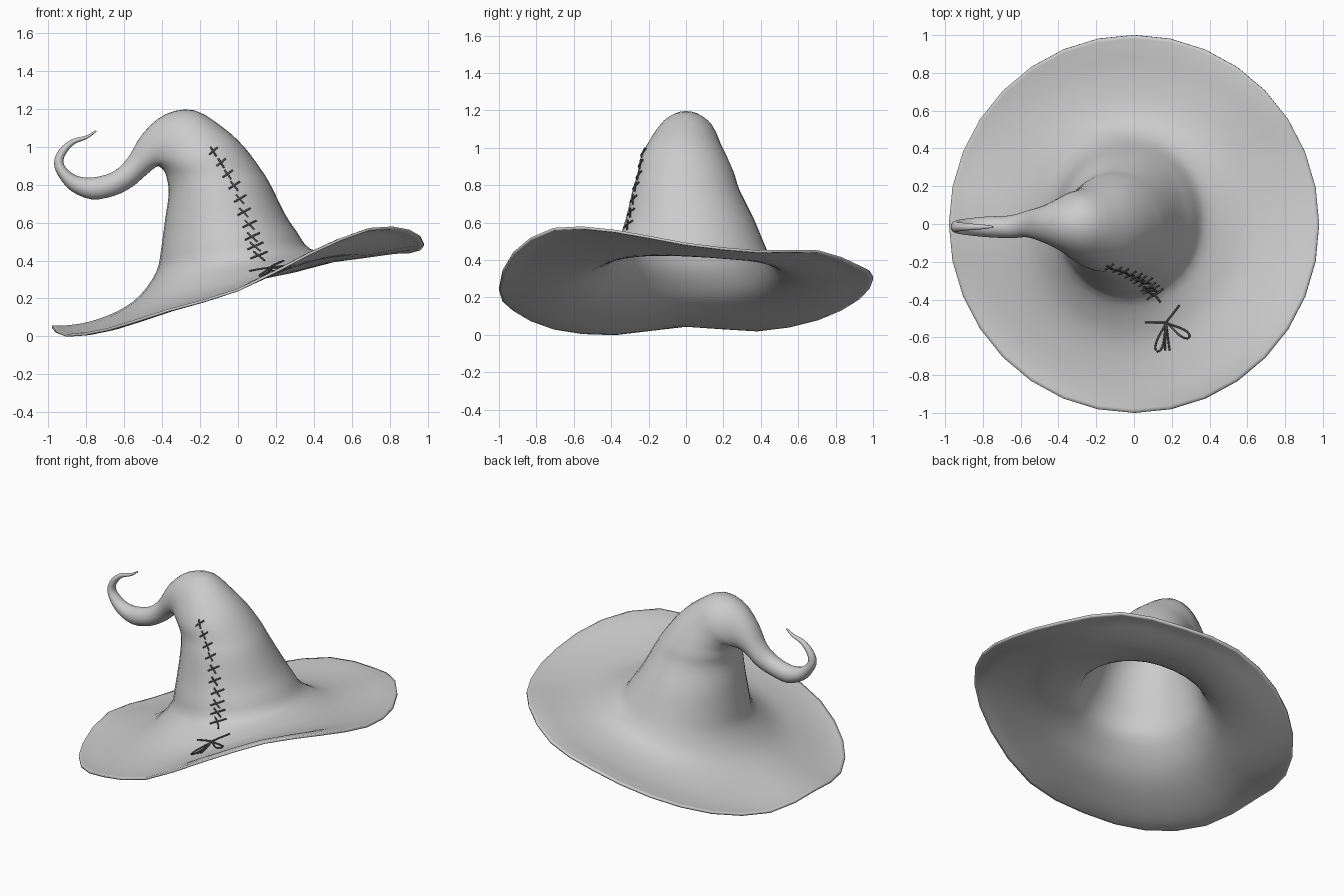
import bpy, bmesh, math
from mathutils import Vector
from mathutils.bvhtree import BVHTree

if "Cube" in bpy.data.objects:
    bpy.data.objects.remove(bpy.data.objects["Cube"])

SEG = 32
LIFT = 0.012


def catmull(a, b, c, d, t):
    return 0.5 * (2 * b + (c - a) * t + (2 * a - 5 * b + 4 * c - d) * t * t
                  + (3 * b - a - 3 * c + d) * t ** 3)


# Wavy rim height, one value every 22.5 degrees starting at +x
RIM = [.48, .44, .44, .36, .30, .19, .08, .02, .045, .0, .03, .13, .24, .43, .56, .55]


def rim_z(j):
    i, t = j * 16 // SEG, (j * 16 / SEG) % 1
    return catmull(*[RIM[(i + k) % 16] for k in (-1, 0, 1, 2)], t)


def brim_ring(r, left, right, wave):
    ring = []
    for j in range(SEG):
        a = math.tau * j / SEG
        z = (left + right) / 2 + (right - left) / 2 * math.cos(a)
        z = z * (1 - wave) + rim_z(j) * wave
        ring.append(Vector((.98 * r * math.cos(a), r * math.sin(a), z + LIFT)))
    return ring


def crown_ring(lx, lz, rx, rz, w, cy):
    lo, hi = Vector((lx, cy, lz)), Vector((rx, cy, rz))
    ring = []
    for j in range(SEG):
        a = math.tau * j / SEG
        ring.append((lo + hi) / 2 + (hi - lo) / 2 * math.cos(a)
                    + Vector((0, w * math.sin(a), LIFT)))
    return ring


# Brim: radius, left height, right height, share of rim wave
BRIM = [(1.0, .05, .48, 1), (.92, .06, .43, .88), (.8, .09, .415, .55),
        (.65, .145, .405, .25), (.53, .215, .42, .08)]
# Crown and curled tip: lower-left point, upper-right point, half depth, y centre
CROWN = [(-.43, .33, .38, .45, .43, .03), (-.405, .45, .31, .54, .385, .025),
         (-.385, .60, .25, .63, .34, .02), (-.365, .74, .17, .79, .285, 0),
         (-.375, .82, .12, .87, .26, 0), (-.39, .86, .03, .99, .235, -.01),
         (-.42, .885, -.08, 1.09, .20, -.01), (-.44, .875, -.23, 1.18, .165, 0),
         (-.46, .86, -.38, 1.16, .125, 0), (-.50, .825, -.50, 1.06, .09, 0),
         (-.56, .775, -.58, .93, .07, 0)]
TIP = [(-.65, .73, -.66, .855, .06), (-.77, .71, -.77, .825, .055),
       (-.88, .755, -.85, .835, .046), (-.945, .83, -.90, .87, .038),
       (-.97, .90, -.92, .905, .03), (-.945, .97, -.91, .945, .024),
       (-.88, 1.025, -.865, 1.0, .018), (-.80, 1.047, -.795, 1.03, .012),
       (-.752, 1.075, -.745, 1.068, .005)]

keys = [brim_ring(*b) for b in BRIM] + [crown_ring(*c) for c in CROWN]
keys += [crown_ring(*t, -.015) for t in TIP]

# Smooth loft through the key rings
STEPS = 3
rings = []
n = len(keys)
for i in range(n - 1):
    four = [keys[max(i - 1, 0)], keys[i], keys[i + 1], keys[min(i + 2, n - 1)]]
    for s in range(STEPS):
        rings.append([catmull(*p, s / STEPS) for p in zip(*four)])
rings.append(keys[-1])

bm = bmesh.new()
vr = [[bm.verts.new(p) for p in ring] for ring in rings]
for a, b in zip(vr, vr[1:]):
    for j in range(SEG):
        k = (j + 1) % SEG
        bm.faces.new((a[j], a[k], b[k], b[j]))
bm.faces.new(vr[-1])
bm.normal_update()
surface = BVHTree.FromBMesh(bm)
mesh = bpy.data.meshes.new("hat")
bm.to_mesh(mesh)
bm.free()
hat = bpy.data.objects.new("hat", mesh)
bpy.context.collection.objects.link(hat)
for p in mesh.polygons:
    p.use_smooth = True

# Cloth thickness, thinning out in the tip
group = hat.vertex_groups.new(name="cloth")
tail_start = (len(BRIM) + len(CROWN)) * STEPS
for i in range(len(rings)):
    weight = 1.0 if i < tail_start else 0.15
    group.add(list(range(i * SEG, (i + 1) * SEG)), weight, 'REPLACE')
solid = hat.modifiers.new("thickness", 'SOLIDIFY')
solid.thickness = .014
solid.offset = -1
solid.vertex_group = "cloth"


def on_front(x, z):
    hit = surface.ray_cast(Vector((x, -3, z + LIFT)), Vector((0, 1, 0)))
    return hit[0] + hit[1] * .004 if hit[0] else None


def on_top(x, y):
    hit = surface.ray_cast(Vector((x, y, 3)), Vector((0, 0, -1)))
    return hit[0] + hit[1] * .005 if hit[0] else None


def threads(name, paths, radius):
    cu = bpy.data.curves.new(name, 'CURVE')
    cu.dimensions = '3D'
    cu.bevel_depth = radius
    cu.bevel_resolution = 1
    cu.use_fill_caps = True
    for path in paths:
        pts = [p for p in path if p is not None]
        if len(pts) < 2:
            continue
        sp = cu.splines.new('POLY')
        sp.points.add(len(pts) - 1)
        for q, p in zip(sp.points, pts):
            q.co = (*p, 1)
    ob = bpy.data.objects.new(name, cu)
    bpy.context.collection.objects.link(ob)
    mat = bpy.data.materials.get("thread") or bpy.data.materials.new("thread")
    mat.diffuse_color = (.1, .1, .1, 1)
    mat.use_nodes = True
    mat.node_tree.nodes["Principled BSDF"].inputs["Base Color"].default_value = mat.diffuse_color
    cu.materials.append(mat)


def line(f, a, b, steps=4):
    return [f(a[0] + (b[0] - a[0]) * t / steps, a[1] + (b[1] - a[1]) * t / steps)
            for t in range(steps + 1)]


# Cross stitches up the front of the crown
SEAM = [(-.13, .96), (-.09, .90), (-.055, .84), (-.02, .78), (.01, .71),
        (.03, .64), (.06, .575), (.075, .51), (.09, .46), (.11, .41)]
stitches = []
for i, (x, z) in enumerate(SEAM):
    h = .02 + .0025 * i
    stitches.append(line(on_front, (x - h, z - .014), (x + h, z + .022)))
    stitches.append(line(on_front, (x - h * .7, z + .024), (x + h * .7, z - .024)))
threads("cross_stitches", stitches, .005)

# Thread bow lying on the brim below the seam
KX, KY = .17, -.52


def loop(dx, dy, width):
    length = math.hypot(dx, dy)
    out = []
    for i in range(17):
        a = math.tau * i / 16
        along, side = (1 - math.cos(a)) / 2, width * math.sin(a) * (1 - math.cos(a)) / 2
        out.append(on_top(KX + dx * along - dy / length * side,
                          KY + dy * along + dx / length * side))
    return out


bow = [loop(-.045, -.155, .03), loop(.125, -.08, .03)]
bow += [line(on_top, (KX, KY), e, 6)
        for e in ((.06, -.52), (.24, -.43), (.165, -.67), (.19, -.67))]
threads("thread_bow", bow, .005)
